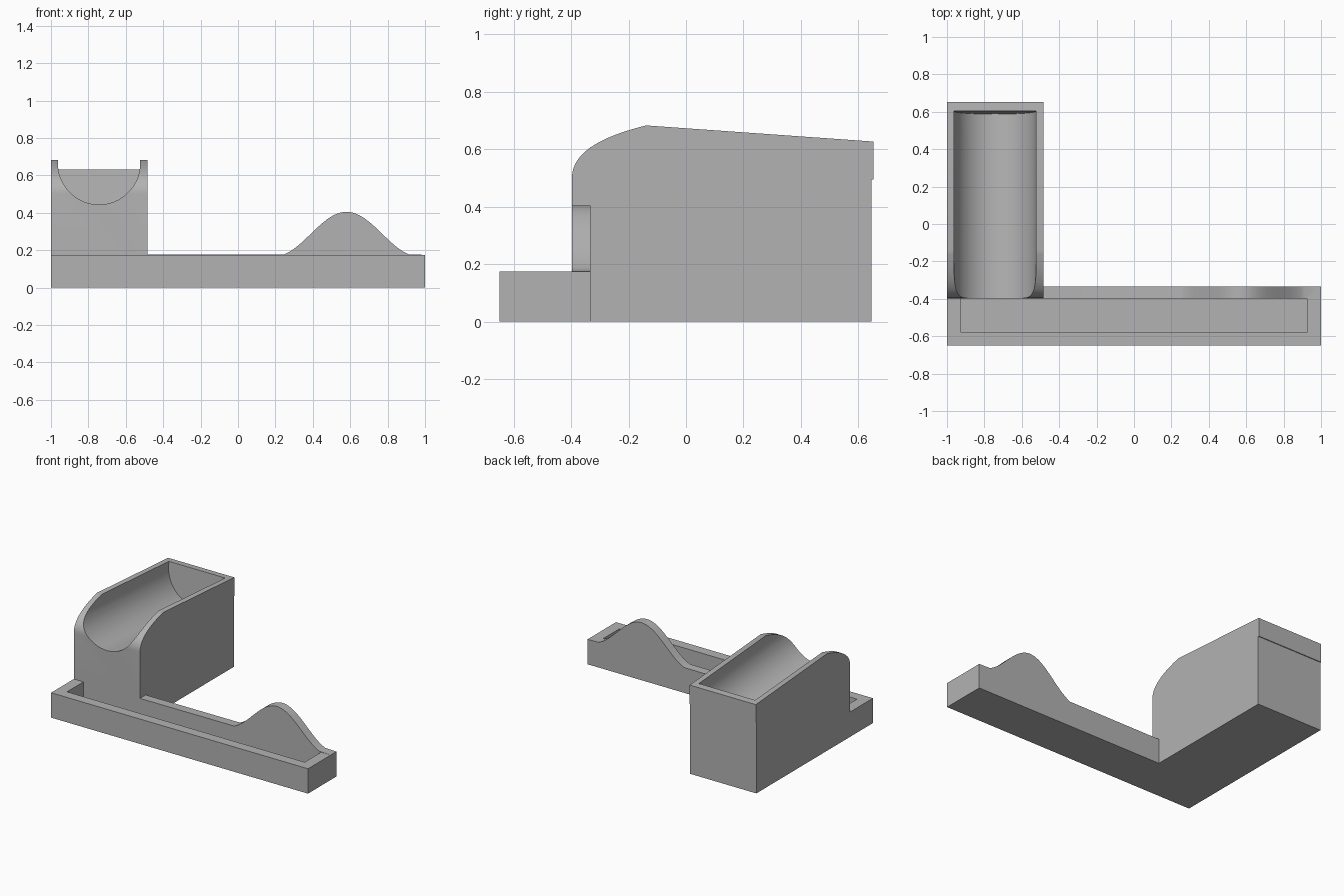
import bpy, bmesh, math
from mathutils import Vector

if "Cube" in bpy.data.objects:
    bpy.data.objects.remove(bpy.data.objects["Cube"])

grey = bpy.data.materials.new("grey")
grey.use_nodes = True
grey.diffuse_color = (0.45, 0.45, 0.45, 1)
grey.node_tree.nodes["Principled BSDF"].inputs["Base Color"].default_value = (0.45, 0.45, 0.45, 1)

X0, X1 = -1.0, 1.0           # tray ends
FRONT, BACK = -0.65, -0.333  # tray front and back
WALL = -0.397                # front of the back wall and of the block
RIM = 0.175                  # tray height
BLOCK_X = -0.485             # inner side of the block


def prism(name, outline, sweep):
    """Solid made by sweeping a planar outline along a vector."""
    bm = bmesh.new()
    face = bm.faces.new([bm.verts.new(p) for p in outline])
    out = bmesh.ops.extrude_face_region(bm, geom=[face])
    verts = [v for v in out["geom"] if isinstance(v, bmesh.types.BMVert)]
    bmesh.ops.translate(bm, verts=verts, vec=Vector(sweep))
    bmesh.ops.recalc_face_normals(bm, faces=bm.faces)
    mesh = bpy.data.meshes.new(name)
    bm.to_mesh(mesh)
    bm.free()
    mesh.materials.append(grey)
    obj = bpy.data.objects.new(name, mesh)
    bpy.context.collection.objects.link(obj)
    return obj


def box(name, x0, x1, y0, y1, z0, z1):
    return prism(name, [(x0, y0, z0), (x1, y0, z0), (x1, y1, z0), (x0, y1, z0)], (0, 0, z1 - z0))


def combine(target, tool, operation):
    """Apply a boolean and discard the tool."""
    mod = target.modifiers.new(operation.lower(), "BOOLEAN")
    mod.operation, mod.object, mod.solver = operation, tool, "EXACT"
    tool.hide_render = True
    bpy.context.view_layer.objects.active = target
    bpy.ops.object.modifier_apply(modifier=mod.name)
    bpy.data.objects.remove(tool)


# Tray with a bell-shaped hump on its back wall
hump = []
for i in range(41):
    x = 0.93 - 0.70 * i / 40
    z = 0.167 + 0.119 * (1 + math.cos(math.pi * (x - 0.58) / 0.385))
    if z > RIM + 0.001:
        hump.append((x, FRONT, z))
outline = [(X0, FRONT, 0), (X1, FRONT, 0), (X1, FRONT, RIM), *hump, (X0, FRONT, RIM)]
body = prism("tray_and_block", outline, (0, BACK - FRONT, 0))
combine(body, box("hump_trim", -1.2, 1.2, -0.8, WALL, RIM, 0.8), "DIFFERENCE")
combine(body, box("tray_recess", -0.925, 0.925, -0.58, WALL, 0.05, 0.8), "DIFFERENCE")

# Block with a rounded front shoulder, sloping top and slight lip at the back
a, b, c, d = (Vector(p) for p in ((WALL, 0.5), (WALL, 0.6), (-0.27, 0.65), (-0.139, 0.683)))
side = [(0.646, 0), (WALL, 0)]
for i in range(17):
    t = i / 16
    p = a * (1 - t)**3 + b * 3 * t * (1 - t)**2 + c * 3 * t * t * (1 - t) + d * t**3
    side.append((p.x, p.y))
side += [(0.652, 0.627), (0.652, 0.495), (0.646, 0.495)]
block = prism("block", [(X0, y, z) for y, z in side], (BLOCK_X - X0, 0, 0))

# Round-bottomed trough, running parallel to the sloping top
slope, radius, middle = 0.07, 0.219, -0.743
section = [(radius, 0.1)]
for i in range(33):
    angle = -math.pi * i / 32
    section.append((radius * math.cos(angle), -0.036 + radius * math.sin(angle)))
section.append((-radius, 0.1))
outline = [(middle + x, 0.605 + w * slope, 0.63 + w) for x, w in section]
combine(block, prism("trough", outline, (0, -1.3, 1.3 * slope)), "DIFFERENCE")

combine(body, block, "UNION")
bpy.ops.object.select_all(action="DESELECT")
body.select_set(True)
bpy.context.view_layer.objects.active = body
bpy.ops.object.shade_smooth_by_angle(angle=math.radians(25))
